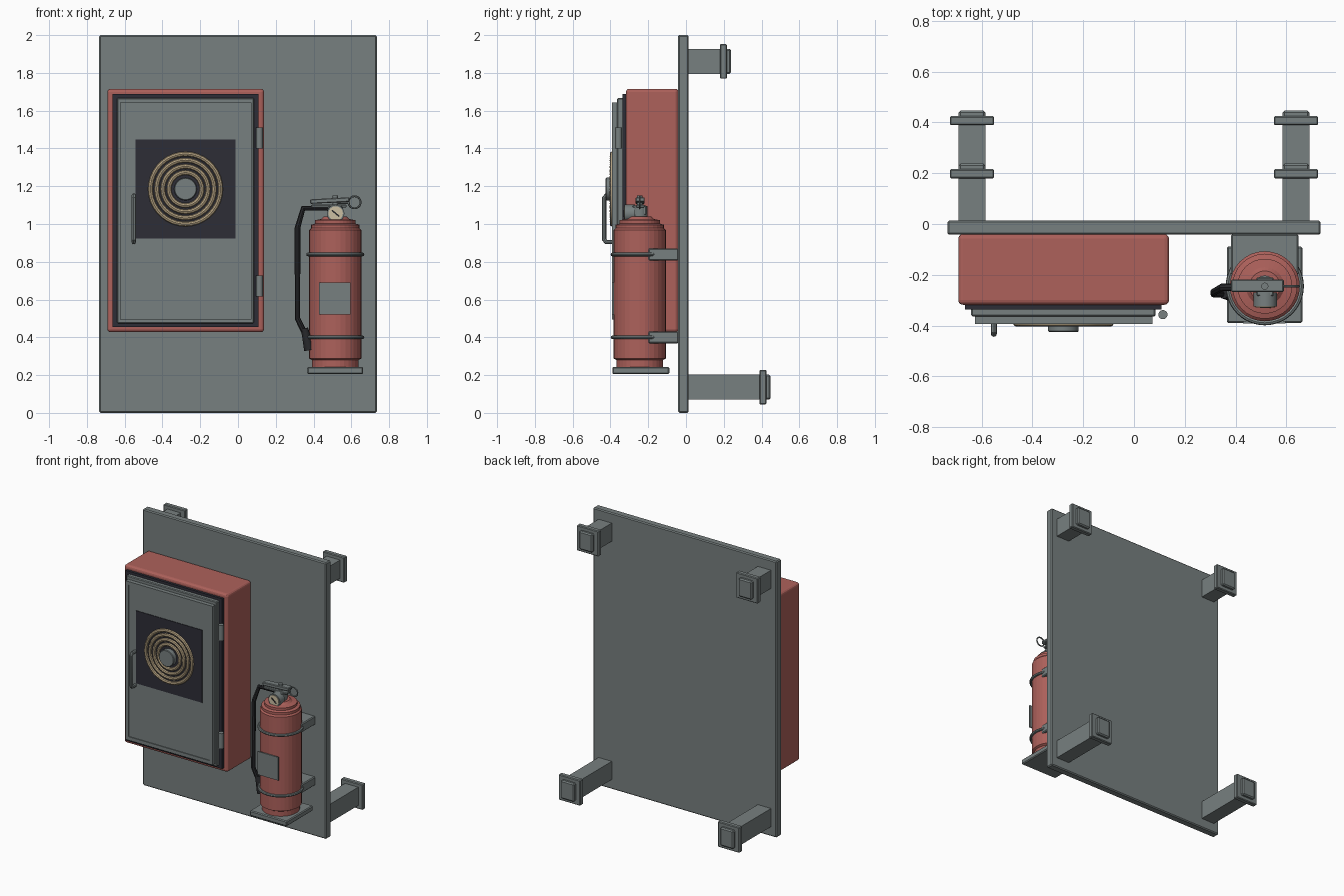
import bpy, math
from mathutils import Vector

if "Cube" in bpy.data.objects:
    bpy.data.objects.remove(bpy.data.objects["Cube"])


def material(name, rgb):
    m = bpy.data.materials.new(name)
    m.diffuse_color = (*rgb, 1)
    m.use_nodes = True
    m.node_tree.nodes["Principled BSDF"].inputs["Base Color"].default_value = m.diffuse_color
    return m


GREY = material("grey_steel", (0.185, 0.215, 0.215))
RED = material("safety_red", (0.42, 0.12, 0.105))
DARK = material("dark_glass", (0.026, 0.026, 0.037))
RUBBER = material("black_rubber", (0.02, 0.021, 0.024))
TAN = material("tan_hose", (0.46, 0.36, 0.22))
CREAM = material("cream_dial", (0.60, 0.52, 0.36))


def finish(ob, name, mat, bevel=0, segments=1, smooth=False):
    ob.name = name
    ob.data.materials.append(mat)
    if bevel:
        b = ob.modifiers.new("edge", 'BEVEL')
        b.width, b.segments = bevel, segments
    if smooth:
        bpy.ops.object.select_all(action='DESELECT')
        ob.select_set(True)
        bpy.context.view_layer.objects.active = ob
        bpy.ops.object.shade_smooth_by_angle(angle=math.radians(35))
    return ob


def box(name, x, y, z, mat, bevel=0, segments=1):
    """Box from (min, max) pairs on each axis."""
    mid = [(a + b) / 2 for a, b in (x, y, z)]
    bpy.ops.mesh.primitive_cube_add(size=1, location=mid)
    ob = bpy.context.object
    size = [b - a for a, b in (x, y, z)]
    for v in ob.data.vertices:
        v.co = [c * s for c, s in zip(v.co, size)]
    return finish(ob, name, mat, bevel, segments)


def rod(name, a, b, r1, mat, r2=None, sides=20, bevel=0):
    """Cylinder or cone between two points."""
    a, b = Vector(a), Vector(b)
    bpy.ops.mesh.primitive_cone_add(vertices=sides, radius1=r1, radius2=r1 if r2 is None else r2,
                                    depth=(b - a).length, location=(a + b) / 2)
    ob = bpy.context.object
    ob.rotation_euler = (b - a).to_track_quat('Z', 'Y').to_euler()
    return finish(ob, name, mat, bevel, 1, True)


def ring(name, loc, R, r, mat, facing_front=False, segs=48, minor=8):
    rot = (math.pi / 2, 0, 0) if facing_front else (0, 0, 0)
    bpy.ops.mesh.primitive_torus_add(location=loc, rotation=rot, major_radius=R, minor_radius=r,
                                     major_segments=segs, minor_segments=minor)
    return finish(bpy.context.object, name, mat, smooth=True)


def tube(name, points, r, mat, kind='POLY'):
    """Round tube along a path, converted to a mesh."""
    cu = bpy.data.curves.new(name, 'CURVE')
    cu.dimensions = '3D'
    cu.bevel_depth, cu.bevel_resolution, cu.use_fill_caps = r, 2, True
    sp = cu.splines.new(kind)
    if kind == 'BEZIER':
        sp.bezier_points.add(len(points) - 1)
        for p, co in zip(sp.bezier_points, points):
            p.co = co
            p.handle_left_type = p.handle_right_type = 'AUTO'
    else:
        sp.points.add(len(points) - 1)
        for p, co in zip(sp.points, points):
            p.co = (*co, 1)
    ob = bpy.data.objects.new(name, cu)
    bpy.context.collection.objects.link(ob)
    bpy.ops.object.select_all(action='DESELECT')
    ob.select_set(True)
    bpy.context.view_layer.objects.active = ob
    bpy.ops.object.convert(target='MESH')
    return finish(bpy.context.object, name, mat, smooth=True)


def lathe(name, profile, centre, mat, sides):
    """Closed turned body from (radius, height) pairs."""
    verts, faces = [], []
    for r, z in profile:
        for i in range(sides):
            t = math.tau * i / sides
            verts.append((r * math.cos(t), r * math.sin(t), z))
    for k in range(len(profile) - 1):
        for i in range(sides):
            j = (i + 1) % sides
            faces.append((k * sides + i, k * sides + j, (k + 1) * sides + j, (k + 1) * sides + i))
    faces.append(tuple(reversed(range(sides))))
    faces.append(tuple(range((len(profile) - 1) * sides, len(profile) * sides)))
    me = bpy.data.meshes.new(name)
    me.from_pydata(verts, [], faces)
    ob = bpy.data.objects.new(name, me)
    ob.location = centre
    bpy.context.collection.objects.link(ob)
    return finish(ob, name, mat)


# Back board
box("back_board", (-0.735, 0.735), (-0.042, 0.014), (0, 2), GREY, 0.007)

# Standoff posts with flanges: short at the top, long at the bottom
for level, z, end in (("upper", 1.861, 0.238), ("lower", 0.136, 0.447)):
    for side, x in (("left", -0.638), ("right", 0.638)):
        box(f"{level}_{side}_post", (x - 0.053, x + 0.053), (0.01, end - 0.035),
            (z - 0.066, z + 0.066), GREY)
        box(f"{level}_{side}_flange", (x - 0.087, x + 0.087), (end - 0.058, end - 0.022),
            (z - 0.092, z + 0.092), GREY, 0.005)
        box(f"{level}_{side}_end_cap", (x - 0.053, x + 0.053), (end - 0.03, end),
            (z - 0.066, z + 0.066), GREY, 0.008)

# Cabinet: shell, dark seal, door frame and door
box("cabinet_shell", (-0.692, 0.138), (-0.318, -0.04), (0.427, 1.716), RED, 0.018, 3)
box("door_seal", (-0.665, 0.109), (-0.336, -0.31), (0.455, 1.687), DARK)
box("door_frame", (-0.641, 0.084), (-0.364, -0.33), (0.474, 1.668), GREY, 0.005)

# Door slab built as a rim around a slightly sunken panel
box("door_panel", (-0.61, 0.055), (-0.387, -0.36), (0.51, 1.63), GREY)
box("door_rim_top", (-0.626, 0.072), (-0.393, -0.36), (1.618, 1.644), GREY)
box("door_rim_bottom", (-0.626, 0.072), (-0.393, -0.36), (0.495, 0.521), GREY)
box("door_rim_left", (-0.626, -0.601), (-0.393, -0.36), (0.521, 1.618), GREY)
box("door_rim_right", (0.047, 0.072), (-0.393, -0.36), (0.521, 1.618), GREY)

# Window with coiled hose and hub
cx, cz = -0.278, 1.185
box("window", (cx - 0.265, cx + 0.265), (-0.391, -0.385), (cz - 0.263, cz + 0.263), DARK)
for i in range(4):
    coil = ring(f"hose_coil_{i + 1}", (cx, -0.391, cz), 0.087 + 0.0328 * i, 0.013, TAN, True, 72)
    R = 0.087 + 0.0328 * i
    for v in coil.data.vertices:      # woven ripple along the hose
        if (v.index // 8) % 2:
            flat = Vector((v.co.x, v.co.y, 0)).normalized() * R
            v.co = flat + (v.co - flat) * 0.9
rod("reel_hub", (cx, -0.385, cz), (cx, -0.425, cz), 0.06, GREY, sides=32, bevel=0.004)

# Door handle and hinges
hx = -0.552
tube("door_handle", [(hx, -0.38, 0.905), (hx, -0.423, 0.905), (hx, -0.433, 0.918),
                     (hx, -0.433, 1.137), (hx, -0.423, 1.15), (hx, -0.38, 1.15)], 0.012, GREY)
for name, z in (("upper", 1.455), ("lower", 0.672)):
    rod(f"{name}_hinge", (0.114, -0.357, z - 0.056), (0.114, -0.357, z + 0.056), 0.018, GREY)

# Extinguisher bottle
ex, ey = 0.515, -0.245
lathe("bottle", [(0.124, 0.24), (0.124, 0.28), (0.138, 0.288), (0.138, 0.968), (0.128, 0.978),
                 (0.128, 0.996), (0.108, 1.002), (0.108, 1.02), (0.075, 1.026), (0.06, 1.04)],
      (ex, ey, 0), RED, 32)
box("bottle_label", (0.43, 0.596), (-0.391, -0.382), (0.522, 0.69), GREY)

# Shelf, wall brackets and clamp bands
box("bottle_shelf", (0.366, 0.663), (-0.39, -0.088), (0.206, 0.244), GREY, 0.006)
for name, z in (("upper", 0.839), ("lower", 0.4)):
    box(f"{name}_bracket", (0.382, 0.648), (-0.2, -0.04), (z - 0.032, z + 0.032), GREY, 0.006)
    ring(f"{name}_band", (ex, ey, z), 0.144, 0.01, GREY)

# Valve, levers and safety pin
rod("valve_neck", (ex, ey, 1.02), (ex, ey, 1.095), 0.042, GREY)
box("valve_block", (0.482, 0.55), (-0.283, -0.21), (1.05, 1.098), GREY, 0.004)
rod("valve_stem", (ex, ey, 1.09), (ex, ey, 1.15), 0.014, GREY)
box("carry_lever", (0.39, 0.575), (-0.265, -0.22), (1.088, 1.102), GREY, 0.003)
lever = box("squeeze_lever", (0.382, 0.59), (-0.267, -0.219), (1.112, 1.136), GREY, 0.004)
lever.rotation_euler.y = math.radians(-3)
ring("safety_pin_ring", (0.617, ey, 1.115), 0.032, 0.005, GREY, True, 28, 6)
rod("safety_pin", (0.5, ey, 1.112), (0.592, ey, 1.112), 0.005, GREY, sides=8)

# Pressure gauge
gx, gz = 0.517, 1.056
rod("gauge_body", (gx, -0.27, gz), (gx, -0.325, gz), 0.046, GREY, sides=28)
rod("gauge_dial", (gx, -0.32, gz), (gx, -0.328, gz), 0.038, CREAM, sides=28)
needle = box("gauge_needle", (gx - 0.025, gx + 0.025), (-0.331, -0.327), (gz - 0.004, gz + 0.004), RUBBER)
needle.rotation_euler.y = math.radians(40)

# Discharge hose and nozzle
tube("discharge_hose", [(0.49, -0.245, 1.085), (0.345, -0.25, 1.083), (0.315, -0.268, 0.98),
                        (0.315, -0.275, 0.5), (0.358, -0.275, 0.41)], 0.015, RUBBER)
rod("nozzle", (0.352, -0.275, 0.448), (0.377, -0.275, 0.332), 0.019, RUBBER, 0.027, 16)
